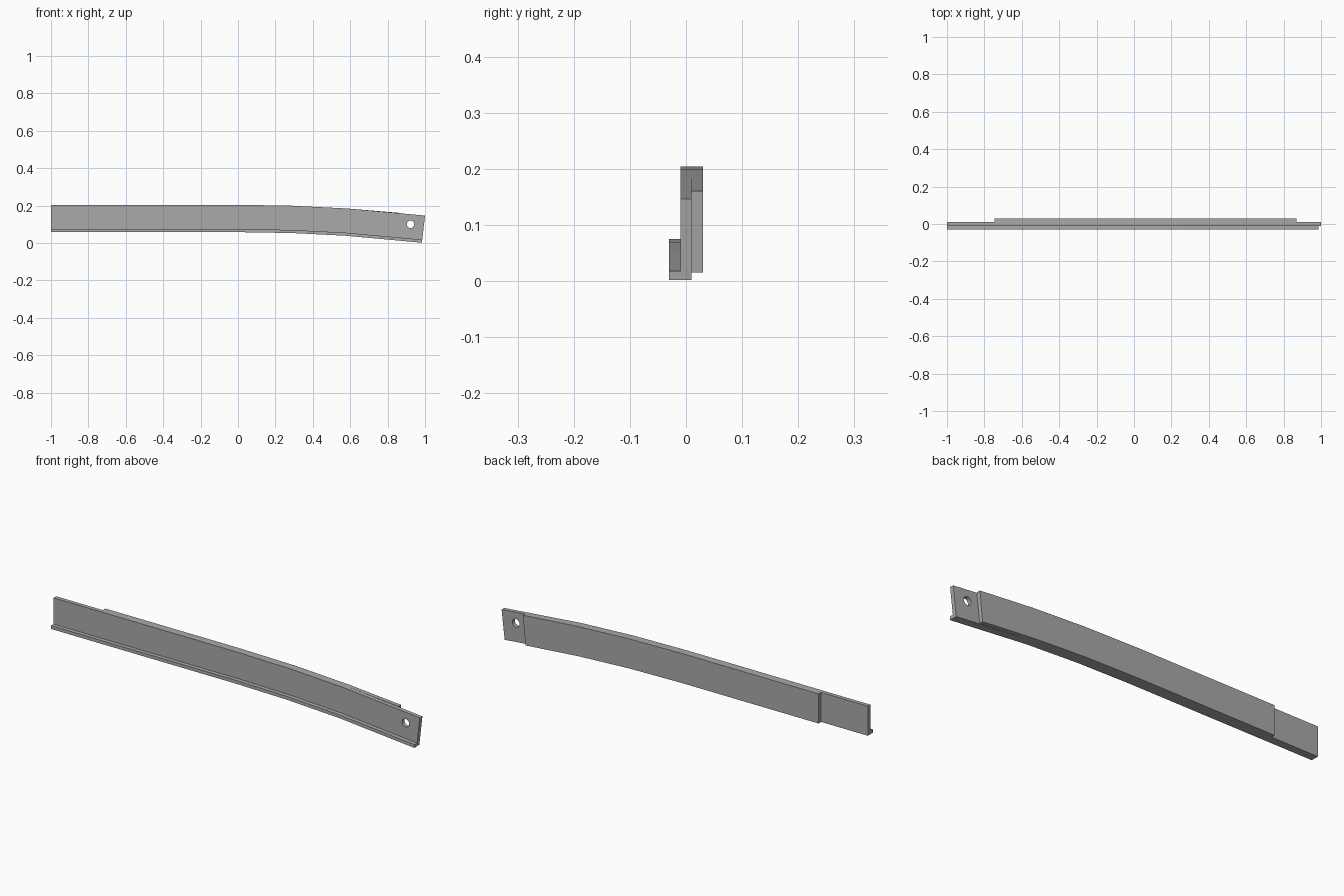
import bpy, bmesh, math
from mathutils import Vector

cube = bpy.data.objects.get("Cube")
if cube:
    bpy.data.objects.remove(cube, do_unlink=True)

steel = bpy.data.materials.new("grey_steel")
steel.use_nodes = True
colour = (0.4, 0.4, 0.4, 1)
steel.diffuse_color = colour
steel.node_tree.nodes["Principled BSDF"].inputs["Base Color"].default_value = colour

TOP, HEIGHT, RADIUS, LIP = 0.204, 0.146, 8.72, 0.0165


def point(x, depth):
    """Point at a depth below the top edge, which is straight, then bends in an arc."""
    angle = math.asin(max(x, 0) / RADIUS)
    drop = RADIUS * (1 - math.cos(angle))
    return x - depth * math.sin(angle), TOP - drop - depth * math.cos(angle)


def bar(name, x0, x1, upper, lower, y0, y1):
    """Bent flat bar between two depths, extruded across y."""
    xs = [x0, 0, 0.29, 0.58, x1]
    outline = [point(x, upper) for x in xs] + [point(x, lower) for x in reversed(xs)]
    bm = bmesh.new()
    face = bm.faces.new([bm.verts.new((x, y0, z)) for x, z in outline])
    grown = bmesh.ops.extrude_face_region(bm, geom=[face])["geom"]
    verts = [v for v in grown if isinstance(v, bmesh.types.BMVert)]
    bmesh.ops.translate(bm, verts=verts, vec=Vector((0, y1 - y0, 0)))
    bmesh.ops.recalc_face_normals(bm, faces=bm.faces)
    mesh = bpy.data.meshes.new(name)
    bm.to_mesh(mesh)
    bm.free()
    mesh.materials.append(steel)
    obj = bpy.data.objects.new(name, mesh)
    bpy.context.collection.objects.link(obj)
    return obj


# Main web, front lip along the bottom, shorter backing strip
web = bar("main_web", -1, 1, 0, HEIGHT, -0.01, 0.01)
bar("front_lip", -1, 1, HEIGHT - LIP, HEIGHT, -0.03, -0.01)
bar("backing_strip", -0.745, 0.87, 0, HEIGHT, 0.01, 0.03)

# Bolt hole near the bent end
bpy.ops.mesh.primitive_cylinder_add(vertices=24, radius=0.02, depth=0.1,
                                    location=(0.922, 0, 0.1), rotation=(math.pi / 2, 0, 0))
cutter = bpy.context.object
cutter.name = "hole_cutter"
cutter.data.materials.append(steel)
hole = web.modifiers.new("bolt_hole", "BOOLEAN")
hole.object = cutter
hole.operation = "DIFFERENCE"
hole.solver = "EXACT"
bpy.context.view_layer.objects.active = web
bpy.ops.object.modifier_apply(modifier=hole.name)
bpy.data.objects.remove(cutter, do_unlink=True)
